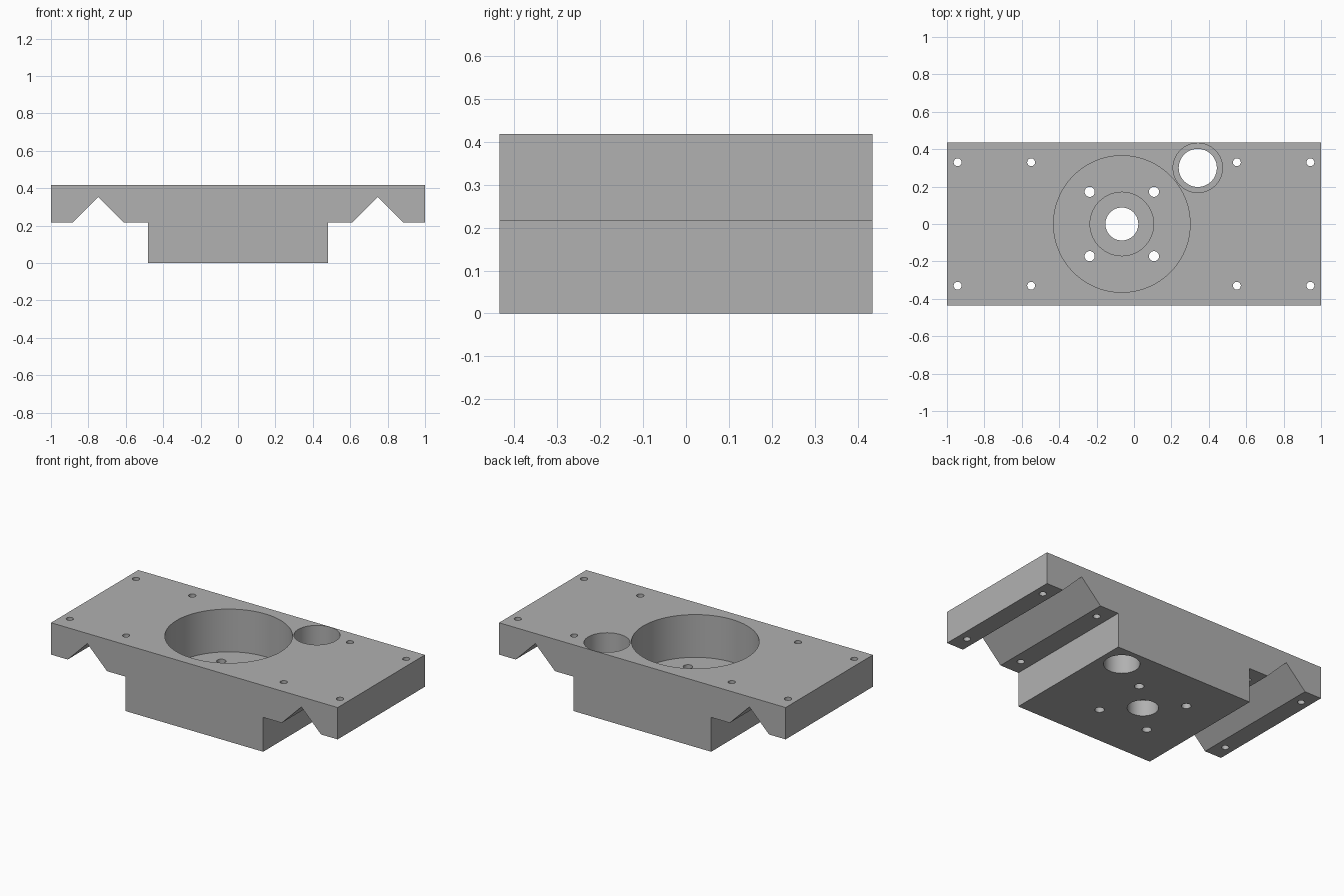
import bpy
import bmesh

cube = bpy.data.objects.get("Cube")
if cube:
    bpy.data.objects.remove(cube, do_unlink=True)

HALF_DEPTH = 0.435
TOP = 0.418
LEDGE = 0.217

grey = bpy.data.materials.new("machined grey")
grey.use_nodes = True
colour = (0.44, 0.44, 0.44, 1)
grey.diffuse_color = colour
grey.node_tree.nodes["Principled BSDF"].inputs["Base Color"].default_value = colour


def link_mesh(name, bm):
    bmesh.ops.recalc_face_normals(bm, faces=bm.faces)
    mesh = bpy.data.meshes.new(name)
    bm.to_mesh(mesh)
    bm.free()
    mesh.materials.append(grey)
    obj = bpy.data.objects.new(name, mesh)
    bpy.context.scene.collection.objects.link(obj)
    return obj


# Carriage body: mirrored profile with V grooves, extruded front to back
half = [(0.48, 0), (0.48, LEDGE), (0.61, LEDGE), (0.747, 0.354),
        (0.884, LEDGE), (1, LEDGE), (1, TOP)]
profile = half + [(-x, z) for x, z in reversed(half)]
bm = bmesh.new()
face = bm.faces.new([bm.verts.new((x, -HALF_DEPTH, z)) for x, z in profile])
extruded = bmesh.ops.extrude_face_region(bm, geom=[face])["geom"]
bmesh.ops.translate(bm, vec=(0, 2 * HALF_DEPTH, 0),
                    verts=[v for v in extruded if isinstance(v, bmesh.types.BMVert)])
body = link_mesh("carriage_plate", bm)


def bore(name, centres, radius, bottom=-0.1, sides=32):
    """Cut round holes from above the plate down to the given height."""
    bm = bmesh.new()
    top = TOP + 0.1
    for x, y in centres:
        made = bmesh.ops.create_cone(bm, cap_ends=True, segments=sides, radius1=radius,
                                     radius2=radius, depth=top - bottom)
        bmesh.ops.translate(bm, vec=(x, y, (top + bottom) / 2), verts=made["verts"])
    cutter = link_mesh(name + "_cutter", bm)
    cutter.hide_render = True
    mod = body.modifiers.new(name, "BOOLEAN")
    mod.operation = "DIFFERENCE"
    mod.solver = "EXACT"
    mod.object = cutter
    bpy.ops.object.modifier_apply(modifier=name)
    bpy.data.objects.remove(cutter, do_unlink=True)


bpy.ops.object.select_all(action="DESELECT")
body.select_set(True)
bpy.context.view_layer.objects.active = body

# Main pocket, bearing seat and shaft hole
MAIN = (-0.065, 0)
bore("main_pocket", [MAIN], 0.365, 0.148, 96)
bore("bearing_seat", [MAIN], 0.17, 0.098, 64)
bore("shaft_hole", [MAIN], 0.088, sides=48)

# Side counterbore with its through hole
SIDE = (0.341, 0.3)
bore("side_counterbore", [SIDE], 0.132, 0.148, 64)
bore("side_hole", [SIDE], 0.102, sides=48)

# Bolt holes in the pocket floor and along the rails
bore("pocket_bolts", [(MAIN[0] + sx * 0.172, sy * 0.172)
                      for sx in (-1, 1) for sy in (-1, 1)], 0.027)
bore("rail_bolts", [(x, y) for x in (-0.943, -0.55, 0.55, 0.943)
                    for y in (-0.33, 0.33)], 0.021)

bpy.ops.object.shade_smooth_by_angle(angle=0.5)
